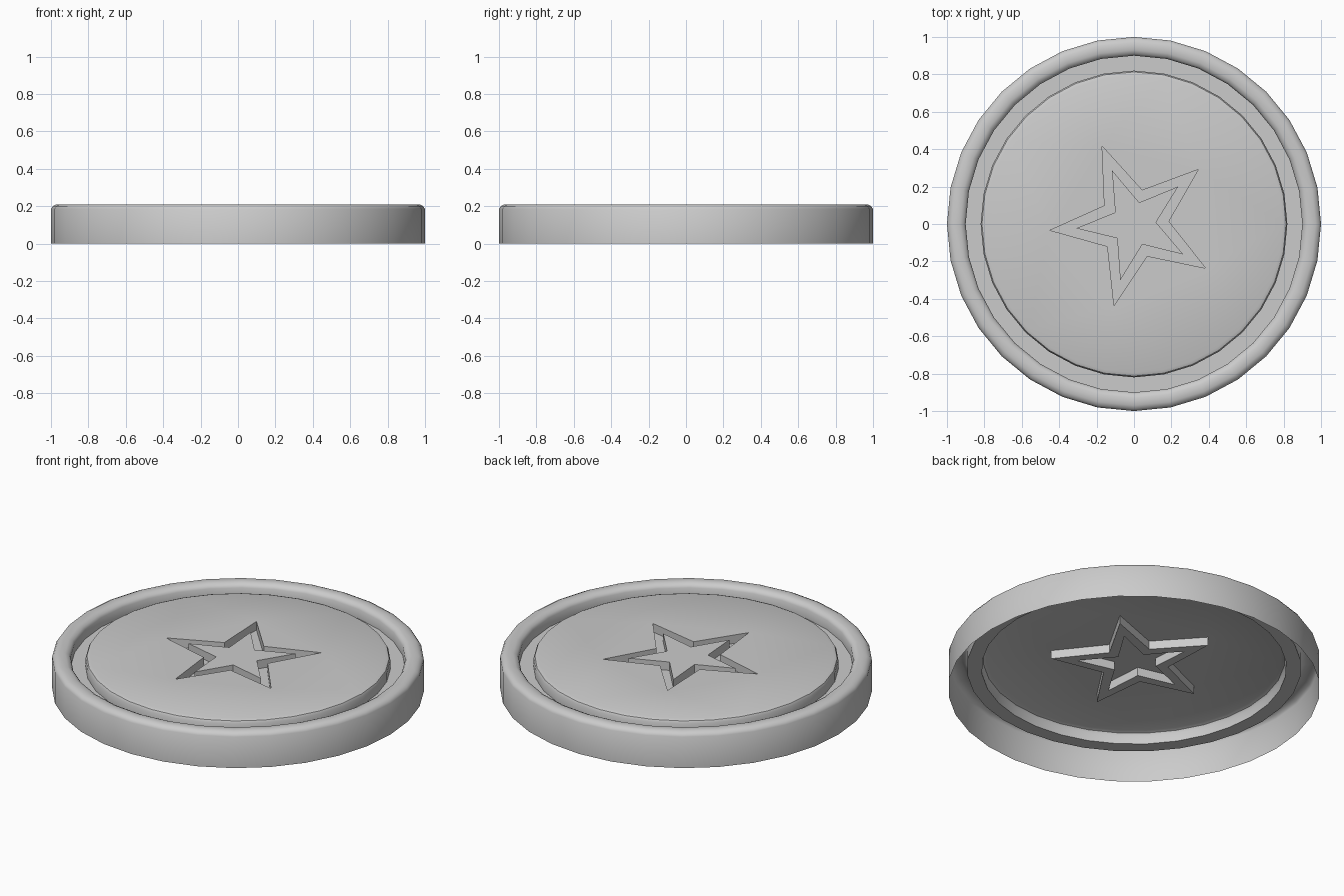
import bpy, bmesh
from math import sin, cos, pi, radians

if "Cube" in bpy.data.objects:
    bpy.data.objects.remove(bpy.data.objects["Cube"])

SIDES = 32
DISC_Z, STAR_Z = 0.20, 0.15


def ring(bm, pts):
    return [bm.verts.new(p) for p in pts]


def bridge(bm, a, b):
    n = len(a)
    for i in range(n):
        j = (i + 1) % n
        bm.faces.new((a[i], a[j], b[j], b[i]))


def circle(r, z):
    return [(r * cos(2 * pi * i / SIDES), r * sin(2 * pi * i / SIDES), z)
            for i in range(SIDES)]


def star(r_tip, r_valley, z):
    pts = []
    for i in range(10):
        a = radians(40.3 + 36 * i)
        r = r_valley if i % 2 else r_tip
        pts.append((r * cos(a), r * sin(a), z))
    return pts


def finish(bm, name):
    mesh = bpy.data.meshes.new(name)
    bm.to_mesh(mesh)
    bm.free()
    obj = bpy.data.objects.new(name, mesh)
    bpy.context.collection.objects.link(obj)
    bpy.ops.object.select_all(action='DESELECT')
    obj.select_set(True)
    bpy.context.view_layer.objects.active = obj
    bpy.ops.object.shade_smooth_by_angle(angle=radians(40))


OUTER = (0.45, 0.185)
INNER = (0.31, 0.118)

# Cap shell: thin wall, rounded rim, groove and raised disc, open underneath
profile = [(1.0, 0), (1.0, 0.185), (0.99, 0.2), (0.97, 0.21), (0.93, 0.21),
           (0.91, 0.2), (0.9, 0.185), (0.9, 0.13), (0.82, 0.13),
           (0.82, 0.18), (0.813, 0.193), (0.795, DISC_Z)]
bm = bmesh.new()
loops = [ring(bm, circle(r, z)) for r, z in profile]
for a, b in zip(loops, loops[1:]):
    bridge(bm, a, b)

# Disc top with a star-shaped opening
hole = ring(bm, star(*OUTER, DISC_Z))
edges = [bm.edges.new((hole[i], hole[(i + 1) % 10])) for i in range(10)]
last = loops[-1]
edges += [bm.edges.get((last[i], last[(i + 1) % SIDES])) for i in range(SIDES)]
bmesh.ops.triangle_fill(bm, edges=edges, use_beauty=True, normal=(0, 0, 1))
bmesh.ops.recalc_face_normals(bm, faces=bm.faces)
top = max(bm.faces, key=lambda f: abs(f.normal.z))
if top.normal.z < 0:
    bmesh.ops.reverse_faces(bm, faces=bm.faces)
finish(bm, "cap_shell")

# Sunken star outline with a raised star in the middle
bm = bmesh.new()
stars = [ring(bm, star(*s, z)) for s, z in
         ((OUTER, DISC_Z), (OUTER, STAR_Z), (INNER, STAR_Z), (INNER, DISC_Z))]
for a, b in zip(stars, stars[1:]):
    bridge(bm, a, b)
bm.faces.new(stars[-1])
finish(bm, "star_groove")
